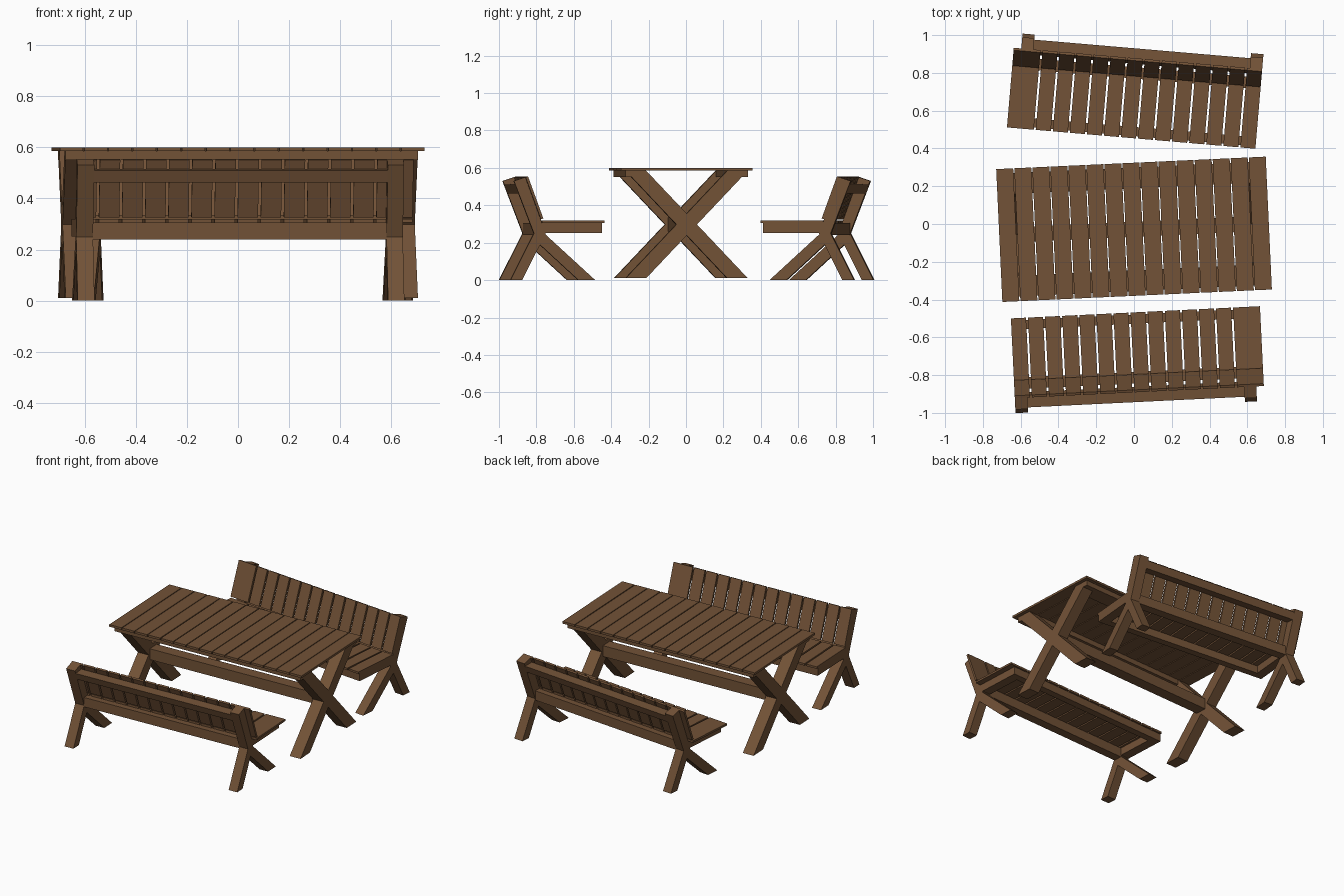
import bpy, bmesh
from math import radians
from mathutils import Matrix

if "Cube" in bpy.data.objects:
    bpy.data.objects.remove(bpy.data.objects["Cube"])

wood = bpy.data.materials.new("brown_wood")
wood.diffuse_color = (0.17, 0.085, 0.038, 1)
wood.use_nodes = True
wood.node_tree.nodes["Principled BSDF"].inputs["Base Color"].default_value = wood.diffuse_color


def prisms(name, profile, spans, frame):
    """One object: a y-z profile extruded along x over every (x0, x1) span."""
    bm = bmesh.new()
    for x0, x1 in spans:
        a = [bm.verts.new((x0, y, z)) for y, z in profile]
        b = [bm.verts.new((x1, y, z)) for y, z in profile]
        bm.faces.new(a)
        bm.faces.new(b)
        n = len(a)
        for i in range(n):
            j = (i + 1) % n
            bm.faces.new((a[i], a[j], b[j], b[i]))
    bmesh.ops.recalc_face_normals(bm, faces=bm.faces)
    me = bpy.data.meshes.new(name)
    bm.to_mesh(me)
    bm.free()
    me.materials.append(wood)
    ob = bpy.data.objects.new(name, me)
    bpy.context.collection.objects.link(ob)
    ob.matrix_world = frame
    return ob


def rect(y0, y1, z0, z1):
    return [(y0, z0), (y1, z0), (y1, z1), (y0, z1)]


def place(x, y, deg):
    return Matrix.Translation((x, y, 0)) @ Matrix.Rotation(radians(deg), 4, 'Z')


def build_table(frame):
    # slatted top
    slats = [(-0.714 + i * 0.0956, -0.714 + i * 0.0956 + 0.09) for i in range(15)]
    prisms("table_top_slats", rect(-0.352, 0.352, 0.585, 0.6), slats, frame)
    # crossed legs at both ends, and the rails on top of them
    ends = [(-0.69, -0.61), (0.61, 0.69)]
    for s, side in ((1, "a"), (-1, "b")):
        leg = [(-0.327 * s, 0.01), (-0.217 * s, 0.01), (0.327 * s, 0.585), (0.217 * s, 0.585)]
        prisms("table_cross_leg_" + side, leg, ends, frame)
        prisms("table_top_rail_" + side, rect(0.217 * s, 0.327 * s, 0.55, 0.585),
               [(-0.69, 0.69)], frame)
    # stretcher between the crossings
    prisms("table_stretcher", rect(-0.04, 0.04, 0.26, 0.335), [(-0.63, 0.63)], frame)


def build_bench(tag, frame):
    # local origin: middle of the seat front edge, the back is toward -y
    def part(name, profile, spans):
        prisms(tag + "_bench_" + name, [(-d, z) for d, z in profile], spans, frame)

    slats = [(-0.66 + i * 0.0906, -0.58 + i * 0.0906) for i in range(14)] + [(0.58, 0.66)]
    ends = [(-0.66, -0.594), (0.556, 0.62)]
    inner = [(-0.594, 0.556)]
    # kinked back posts and slanted front legs
    part("back_posts", [(0.502, 0), (0.439, 0), (0.313, 0.25), (0.423, 0.55),
                        (0.483, 0.53), (0.376, 0.25)], ends)
    part("front_legs", [(0.048, 0), (0.138, 0), (0.35, 0.195), (0.35, 0.25), (0.321, 0.25)], ends)
    # seat frame and slats
    part("seat_side_beams", rect(0.012, 0.335, 0.252, 0.305), ends)
    part("seat_front_rail", rect(0.012, 0.06, 0.252, 0.305), inner)
    part("seat_back_rail", rect(0.315, 0.376, 0.24, 0.305), inner)
    part("seat_slats", rect(0, 0.335, 0.305, 0.319), slats)
    # backrest slats on the post fronts, with a rail behind
    part("backrest_slats", [(0.341, 0.325), (0.423, 0.55), (0.41, 0.555), (0.328, 0.33)], slats)
    part("backrest_rail", [(0.41, 0.515), (0.394, 0.472), (0.457, 0.462), (0.475, 0.51)], inner)


build_table(place(0, -0.028, 2.65))
build_bench("front", place(0.0075, -0.4675, 2.8))
build_bench("back", place(-0.015, 0.455, 175.1))
